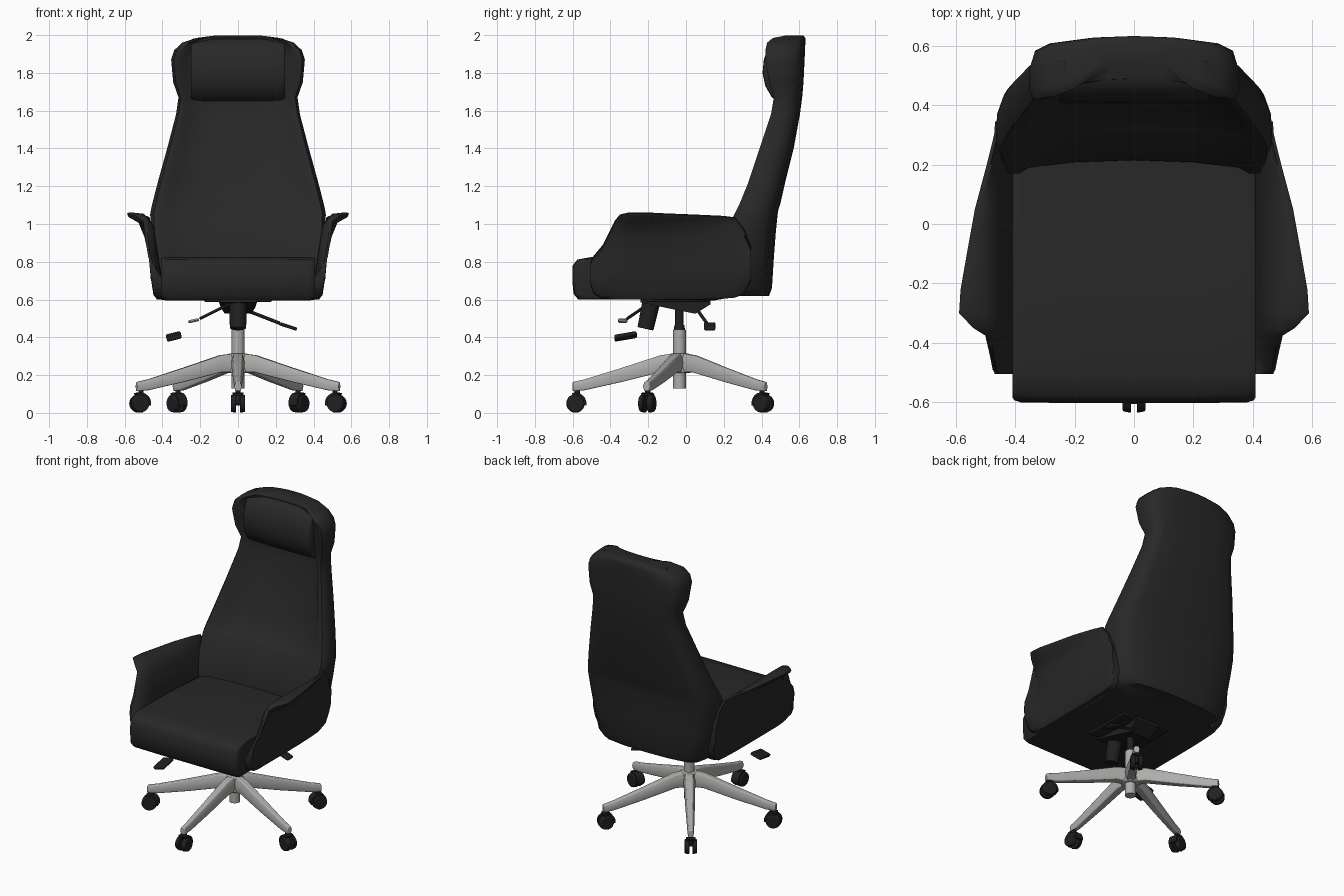
import bpy, bmesh, math
from mathutils import Vector, Matrix

if "Cube" in bpy.data.objects:
    bpy.data.objects.remove(bpy.data.objects["Cube"])


def material(name, r, g, b, rough=0.6):
    m = bpy.data.materials.new(name)
    m.use_nodes = True
    m.diffuse_color = (r, g, b, 1)
    node = m.node_tree.nodes["Principled BSDF"]
    node.inputs["Base Color"].default_value = (r, g, b, 1)
    node.inputs["Roughness"].default_value = rough
    return m


LEATHER = material("black leather", 0.021, 0.021, 0.021)
PLASTIC = material("dark plastic", 0.014, 0.014, 0.014)
METAL = material("brushed metal", 0.42, 0.42, 0.41)


def finish(name, bm, mat, angle=40, bevel=0, segments=3):
    bmesh.ops.recalc_face_normals(bm, faces=bm.faces)
    me = bpy.data.meshes.new(name)
    bm.to_mesh(me)
    bm.free()
    me.materials.append(mat)
    ob = bpy.data.objects.new(name, me)
    bpy.context.scene.collection.objects.link(ob)
    bpy.ops.object.select_all(action="DESELECT")
    ob.select_set(True)
    bpy.context.view_layer.objects.active = ob
    bpy.ops.object.shade_smooth_by_angle(angle=math.radians(angle))
    if bevel:
        mod = ob.modifiers.new("soft edges", "BEVEL")
        mod.width, mod.segments = bevel, segments
        mod.limit_method, mod.angle_limit = "ANGLE", math.radians(35)
    return ob


def loft(name, rings, mat, angle=40, **kw):
    """Skin closed rings of equal length and cap both ends."""
    bm = bmesh.new()
    rows = [[bm.verts.new(p) for p in ring] for ring in rings]
    n = len(rows[0])
    for a, b in zip(rows, rows[1:]):
        for i in range(n):
            j = (i + 1) % n
            bm.faces.new((a[i], a[j], b[j], b[i]))
    bm.faces.new(rows[0])
    bm.faces.new(rows[-1])
    return finish(name, bm, mat, angle, **kw)


def box(name, center, size, mat, rot=None, bevel=0.008):
    bm = bmesh.new()
    bmesh.ops.create_cube(bm, size=1)
    bm.transform(Matrix.Translation(center) @ (rot or Matrix()) @ Matrix.Diagonal((*size, 1)))
    return finish(name, bm, mat, bevel=bevel, segments=2)


def cylinder(name, a, b, r1, r2, mat, sides=24, bevel=0):
    a, b = Vector(a), Vector(b)
    bm = bmesh.new()
    bmesh.ops.create_cone(bm, cap_ends=True, segments=sides, radius1=r1, radius2=r2,
                          depth=(b - a).length)
    turn = (b - a).to_track_quat("Z", "Y").to_matrix().to_4x4()
    bm.transform(Matrix.Translation((a + b) / 2) @ turn)
    return finish(name, bm, mat, bevel=bevel)


# Backrest shell: height, half width, front edge, hollow depth, rear
back_rows = [
    (0.62, 0.37, 0.20, 0.02, 0.44), (0.66, 0.41, 0.17, 0.04, 0.455),
    (0.82, 0.445, 0.17, 0.045, 0.465), (0.95, 0.46, 0.21, 0.04, 0.475),
    (1.05, 0.465, 0.255, 0.04, 0.485), (1.08, 0.46, 0.27, 0.05, 0.49),
    (1.11, 0.453, 0.285, 0.07, 0.50), (1.22, 0.425, 0.33, 0.07, 0.525),
    (1.40, 0.375, 0.39, 0.065, 0.57), (1.58, 0.328, 0.45, 0.055, 0.603),
    (1.67, 0.315, 0.465, 0.05, 0.615), (1.75, 0.343, 0.44, 0.06, 0.622),
    (1.87, 0.354, 0.42, 0.07, 0.628), (1.92, 0.338, 0.42, 0.07, 0.63),
    (1.96, 0.295, 0.43, 0.06, 0.632), (1.985, 0.22, 0.46, 0.03, 0.632),
    (1.998, 0.12, 0.53, 0.01, 0.62),
]


def back_ring(z, w, yf, hollow, yb):
    d = yb - yf
    half = [(0, yf + hollow), (0.45 * w, yf + 0.85 * hollow), (0.8 * w, yf + 0.45 * hollow),
            (0.88 * w, yf), (0.96 * w, yf), (w, yf + 0.15 * d), (0.99 * w, yf + 0.5 * d),
            (0.94 * w, yb - 0.22 * d), (0.8 * w, yb - 0.1 * d), (0.45 * w, yb - 0.025 * d), (0, yb)]
    return [(x, y, z) for x, y in half] + [(-x, y, z) for x, y in half[-2:0:-1]]


loft("backrest", [back_ring(*r) for r in back_rows], LEATHER, 50)


# Cushions: a side outline swept across x, drawn in at the ends
def cushion(name, outline, half, inset, mat=LEATHER):
    cy = sum(p[0] for p in outline) / len(outline)
    cz = sum(p[1] for p in outline) / len(outline)
    rings = []
    for x, s in ((-1, 1 - 2 * inset), (-0.985, 1 - inset), (-0.93, 1 - inset / 4), (-0.5, 1),
                 (0.5, 1), (0.93, 1 - inset / 4), (0.985, 1 - inset), (1, 1 - 2 * inset)):
        rings.append([(x * half, cy + (y - cy) * s, cz + (z - cz) * s) for y, z in outline])
    loft(name, rings, mat, 50)


cushion("seat_cushion", [(-0.57, 0.60), (-0.595, 0.63), (-0.602, 0.70), (-0.60, 0.78),
                         (-0.575, 0.812), (-0.50, 0.825), (-0.15, 0.82), (0.24, 0.80),
                         (0.30, 0.72), (0.28, 0.62), (0.15, 0.595), (-0.25, 0.60)], 0.408, 0.025)
cushion("headrest", [(0.50, 1.65), (0.455, 1.67), (0.42, 1.73), (0.405, 1.80), (0.412, 1.87),
                     (0.435, 1.94), (0.48, 1.98), (0.55, 1.985), (0.57, 1.80)], 0.25, 0.05)

# Armrests: station, bottom, top, outer lip
arm_rows = [
    (-0.505, 0.68, 0.80, 0.465), (-0.49, 0.63, 0.83, 0.475), (-0.44, 0.605, 0.89, 0.485),
    (-0.375, 0.60, 1.02, 0.50), (-0.35, 0.60, 1.05, 0.54), (-0.30, 0.60, 1.062, 0.588),
    (-0.22, 0.60, 1.062, 0.583), (-0.10, 0.60, 1.056, 0.562), (0.05, 0.60, 1.05, 0.535),
    (0.20, 0.605, 1.043, 0.495), (0.26, 0.61, 1.035, 0.48), (0.31, 0.63, 0.97, 0.468),
    (0.345, 0.70, 0.88, 0.457),
]


def arm_ring(side, y, zb, zt, lip):
    h = zt - zb
    pts = [(0.39, zb), (0.43, zb), (0.448, zb + 0.07 * h), (0.462, zb + 0.4 * h),
           (0.465 + 0.25 * (lip - 0.465), zb + 0.72 * h),
           (0.465 + 0.5 * (lip - 0.465), zb + 0.88 * h),
           (lip - 0.008, zt - 0.025), (lip, zt - 0.006), (lip - 0.012, zt),
           (0.47 + 0.25 * (lip - 0.47), zt - 0.008),
           (0.445, zt - 0.16 * h), (0.425, zb + 0.55 * h), (0.40, zb + 0.2 * h)]
    return [(side * x, y, z) for x, z in pts]


for label, side in (("left", 1), ("right", -1)):
    loft(label + "_armrest", [arm_ring(side, *r) for r in arm_rows], LEATHER, 50)

# Tilt mechanism under the seat
CY = -0.035


def section(y, w, z0, z1):
    return [(-w, y, z0), (w, y, z0), (w, y, z1), (-w, y, z1)]


loft("tilt_mechanism", [section(-0.24, 0.10, 0.585, 0.61), section(-0.10, 0.09, 0.555, 0.61),
                        section(0.05, 0.07, 0.525, 0.61), section(0.13, 0.09, 0.575, 0.61)],
     PLASTIC, 30)
box("mounting_plate", (0, -0.05, 0.597), (0.36, 0.34, 0.02), PLASTIC)
cylinder("tension_knob", (0, -0.215, 0.445), (0, -0.185, 0.58), 0.043, 0.047, PLASTIC, bevel=0.006)

# Control levers and the loose handle below them
cylinder("right_lever_rod", (-0.05, -0.20, 0.575), (-0.20, -0.31, 0.50), 0.008, 0.008, PLASTIC, 10)
box("right_lever_paddle", (-0.235, -0.335, 0.488), (0.06, 0.05, 0.016), METAL,
    Matrix.Rotation(math.radians(-12), 4, "Y"))
cylinder("left_lever_rod", (0.04, 0.06, 0.545), (0.22, 0.11, 0.475), 0.009, 0.009, PLASTIC, 10)
box("left_lever_paddle", (0.265, 0.125, 0.458), (0.10, 0.06, 0.018), PLASTIC,
    Matrix.Rotation(math.radians(18), 4, "Y"))
box("hanging_handle", (-0.34, -0.32, 0.405), (0.08, 0.12, 0.022), PLASTIC,
    Matrix.Rotation(math.radians(-14), 4, "Y") @ Matrix.Rotation(math.radians(10), 4, "X"))

# Gas lift and hub
cylinder("gas_piston", (0, CY, 0.42), (0, CY, 0.56), 0.022, 0.022, PLASTIC)
cylinder("piston_collar", (0, CY, 0.44), (0, CY, 0.465), 0.03, 0.026, PLASTIC)
cylinder("lift_column", (0, CY, 0.13), (0, CY, 0.44), 0.034, 0.034, METAL)
cylinder("base_hub", (0, CY, 0.21), (0, CY, 0.315), 0.058, 0.05, METAL, bevel=0.008)

# Five spokes, each with a twin-wheel caster
REACH = 0.55
spoke_rows = [(0.02, 0.037, 0.215, 0.315), (0.10, 0.036, 0.215, 0.305), (0.30, 0.03, 0.165, 0.24),
              (0.50, 0.022, 0.12, 0.178), (0.565, 0.02, 0.115, 0.163)]
for k in range(5):
    a = math.radians(-90 + 72 * k)
    place = Matrix.Translation((0, CY, 0)) @ Matrix.Rotation(a, 4, "Z")
    tag = str(k + 1)
    rings = []
    for r, w, z0, z1 in spoke_rows:
        ring = [(r, -0.7 * w, z0), (r, 0.7 * w, z0), (r, w, z0 + 0.55 * (z1 - z0)),
                (r, 0.6 * w, z1), (r, -0.6 * w, z1), (r, -w, z0 + 0.55 * (z1 - z0))]
        rings.append([place @ Vector(p) for p in ring])
    loft("spoke_" + tag, rings, METAL, 35, bevel=0.005)
    cylinder("caster_stem_" + tag, place @ Vector((REACH - 0.01, 0, 0.05)),
             place @ Vector((REACH - 0.01, 0, 0.13)), 0.014, 0.014, PLASTIC, 12)
    for s in (-1, 1):
        cylinder("caster_wheel_" + tag + ("a" if s < 0 else "b"),
                 place @ Vector((REACH, s * 0.01, 0.05)),
                 place @ Vector((REACH, s * 0.038, 0.05)), 0.05, 0.044, PLASTIC, 20, bevel=0.004)
    # Hood arched over the inner half of the wheels
    hood = []
    for t in range(7):
        ang = math.radians(70 + 20 * t)
        c, d = math.cos(ang), math.sin(ang)
        hood.append([place @ Vector((REACH + q * c, y, 0.05 + q * d))
                     for q, y in ((0.046, -0.028), (0.058, -0.028), (0.058, 0.028), (0.046, 0.028))])
    loft("caster_hood_" + tag, hood, PLASTIC, 40)
